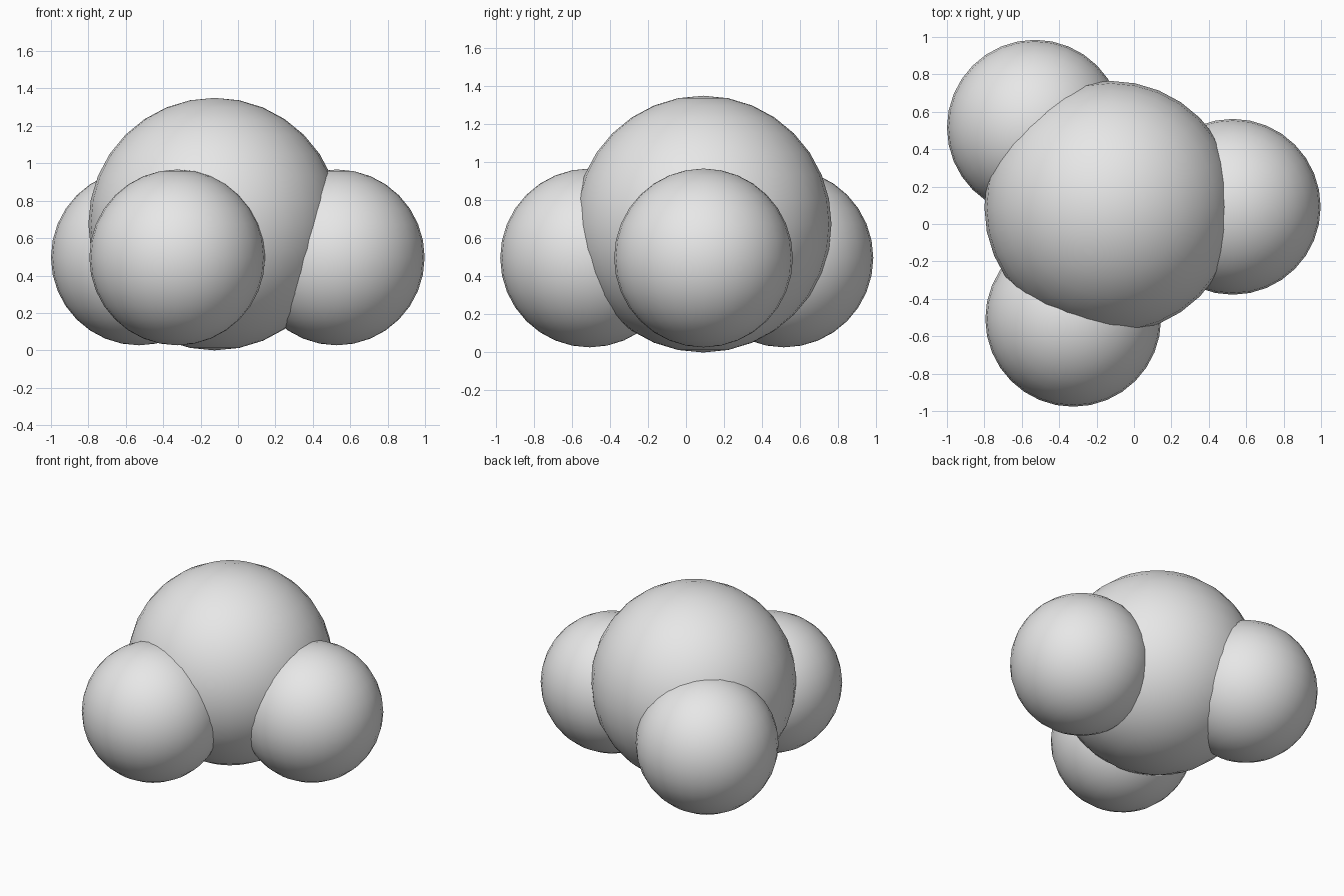
import bpy

# Remove the default cube
cube = bpy.data.objects.get("Cube")
if cube:
    bpy.data.objects.remove(cube, do_unlink=True)

# Single light grey material
grey = bpy.data.materials.new("light grey")
grey.use_nodes = True
colour = (0.8, 0.8, 0.8, 1.0)
grey.diffuse_color = colour
grey.node_tree.nodes["Principled BSDF"].inputs["Base Color"].default_value = colour


def ball(name, radius, location):
    """Smooth round ball with its poles along z."""
    bpy.ops.mesh.primitive_uv_sphere_add(
        segments=32, ring_count=16, radius=radius, location=location)
    obj = bpy.context.object
    obj.name = obj.data.name = name
    bpy.ops.object.shade_smooth()
    obj.data.materials.append(grey)
    return obj


# Large central ball
ball("central_ball", 0.675, (-0.125, 0.09, 0.675))

# Three smaller balls spread around its lower half
SMALL_RADIUS, SMALL_HEIGHT = 0.47, 0.497
for name, x, y in (("left_ball", 0.528, 0.092),
                   ("front_ball", -0.325, -0.507),
                   ("back_ball", -0.53, 0.515)):
    ball(name, SMALL_RADIUS, (x, y, SMALL_HEIGHT))
